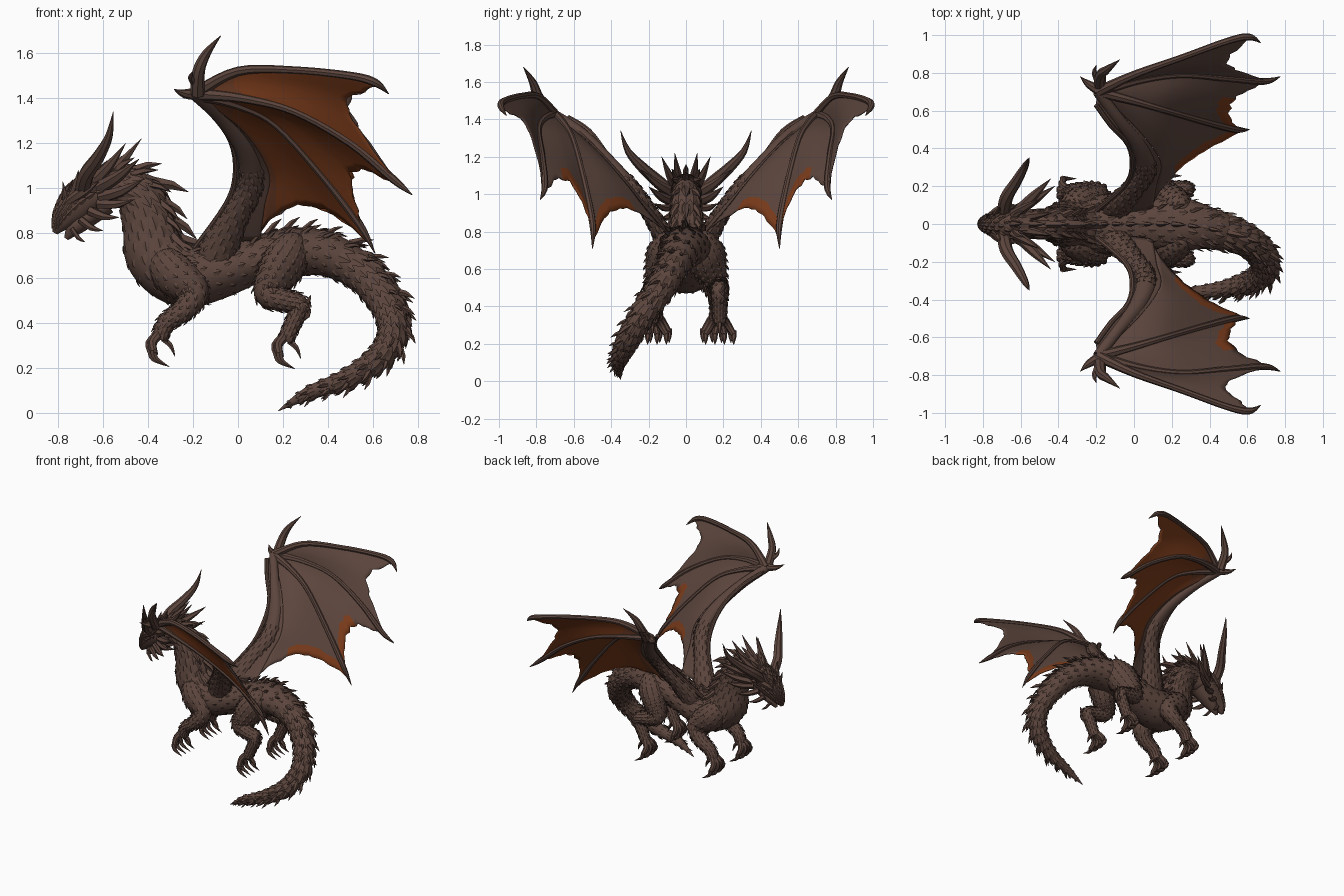
import bpy, bmesh, math, random
from mathutils import Vector

random.seed(4)
cube = bpy.data.objects.get("Cube")
if cube:
    bpy.data.objects.remove(cube, do_unlink=True)


def material(name, rgb):
    m = bpy.data.materials.new(name)
    m.use_nodes = True
    m.diffuse_color = (*rgb, 1)
    m.node_tree.nodes["Principled BSDF"].inputs["Base Color"].default_value = (*rgb, 1)
    return m


hide = material("brown hide", (0.107, 0.06, 0.047))
rust = material("rust membrane", (0.2, 0.045, 0.011))
umber = material("dark rust membrane", (0.15, 0.045, 0.019))


def finish(bm, name, mats, recalc=True, angle=40):
    if recalc:
        bmesh.ops.recalc_face_normals(bm, faces=bm.faces)
    me = bpy.data.meshes.new(name)
    bm.to_mesh(me)
    bm.free()
    for m in mats:
        me.materials.append(m)
    for p in me.polygons:
        p.use_smooth = True
    me.set_sharp_from_angle(angle=math.radians(angle))
    ob = bpy.data.objects.new(name, me)
    bpy.context.scene.collection.objects.link(ob)
    return ob


def spline(pts, k):
    """Catmull-Rom samples, k per segment, in any number of dimensions."""
    pts, out = [Vector(p) for p in pts], []
    for i in range(len(pts) - 1):
        a, b, c, d = pts[max(i - 1, 0)], pts[i], pts[i + 1], pts[min(i + 2, len(pts) - 1)]
        for j in range(k):
            t = j / k
            out.append((b * 2 + (c - a) * t + (a * 2 - b * 5 + c * 4 - d) * t * t
                        + (b * 3 - a - c * 3 + d) * t ** 3) * 0.5)
    return out + [pts[-1]]


def tube(bm, pts, n=8, k=4, up=(0, 0, 1)):
    """Loft ellipses along points (x, y, z, half width[, half height])."""
    rows = spline(pts, k)
    up, frames, rings = Vector(up), [], []
    for i, r in enumerate(rows):
        p = Vector(r[:3])
        t = (Vector(rows[min(i + 1, len(rows) - 1)][:3]) - Vector(rows[max(i - 1, 0)][:3])).normalized()
        up = (up - t * up.dot(t)).normalized()
        side = t.cross(up)
        w, h = max(r[3], 0.001), max(r[-1], 0.001)
        frames.append((p, t, side, up.copy(), w, h))
        angles = [2 * math.pi * j / n for j in range(n)]
        rings.append([bm.verts.new(p + side * w * math.cos(a) + up * h * math.sin(a)) for a in angles])
    for a, b in zip(rings, rings[1:]):
        for j in range(n):
            bm.faces.new((a[j], a[(j + 1) % n], b[(j + 1) % n], b[j]))
    bm.faces.new(rings[0])
    bm.faces.new(rings[-1])
    return frames


def flip(pts, s):
    return [(p[0], p[1] * s, *p[2:]) for p in pts]


def thorn(bm, frame, a, sweep, length, w, h, lift, n=4):
    """Thorn at angle a around a tube frame, swept back along the tube."""
    p, t, side, up, rw, rh = frame
    out = (side * math.cos(a) + up * math.sin(a)).normalized()
    base = p + side * rw * math.cos(a) + up * rh * math.sin(a) - out * h * 0.5
    d = (t * sweep + out * lift).normalized()
    mid, tip = base + d * length * 0.5 + out * length * 0.08, base + d * length
    tube(bm, [(*base, w, h), (*mid, w * 0.75, h * 0.7), (*tip, 0, 0)], n, 1, out)


# Trunk: neck, chest, hips and curled tail in one loft
trunk = [(-.66, 0, .96, .06, .07), (-.55, 0, 1.01, .07, .085), (-.45, 0, .97, .078, .1),
         (-.4, 0, .84, .09, .115), (-.36, 0, .7, .125, .14), (-.24, 0, .61, .16, .14),
         (-.08, 0, .63, .15, .12), (.08, 0, .68, .135, .1), (.22, 0, .71, .15, .11),
         (.38, -.02, .71, .115, .1), (.54, -.06, .63, .085, .085), (.65, -.13, .5, .075, .075),
         (.69, -.22, .37, .065, .065), (.63, -.29, .25, .058, .056), (.48, -.34, .15, .045, .042),
         (.31, -.36, .085, .03, .028), (.18, -.35, .01, .002, .002)]
bm = bmesh.new()
frames = tube(bm, trunk, 20, 6)
finish(bm, "trunk", [hide])

# Overlapping scales and the long dorsal crest
scales, crest = bmesh.new(), bmesh.new()
for i, fr in enumerate(frames[3:-3]):
    f, w = i / len(frames), fr[4]
    neck, tail = f < 0.24, f > 0.55
    size = min(0.055 if neck or tail else 0.035, w * 0.9)
    if i % 2 == 0:
        for j in range(14):
            a = 2 * math.pi * (j + (i // 2 % 2) / 2) / 14
            ln = size * (0.9 + 0.35 * math.sin(a)) * random.uniform(0.85, 1.2)
            thorn(scales, fr, a, 1, ln, ln * 0.42, ln * 0.14, 0.25)
    if i % 3 == 0:
        big = min(0.16 if neck else 0.1 if tail else 0.09, w * 2)
        for a in (0.5, 0.3, 0.7):
            ln = big * (1 if a == 0.5 else 0.8) * random.uniform(0.8, 1.1)
            thorn(crest, fr, a * math.pi, 1, ln, ln * 0.17, ln * 0.17, 0.7, 5)
finish(scales, "body_scales", [hide], angle=25)
finish(crest, "dorsal_spikes", [hide], angle=30)

# Head: deep wedge skull, lower jaw and small armour thorns
bm, armour = bmesh.new(), bmesh.new()
skull = tube(bm, [(-.55, 0, 1.0, .07, .08), (-.65, 0, .97, .086, .082), (-.72, 0, .92, .07, .082),
                  (-.77, 0, .87, .048, .058), (-.798, 0, .83, .032, .034), (-.815, 0, .8, .01, .012)], 14, 4)
tube(bm, [(-.58, 0, .93, .06, .045), (-.67, 0, .87, .056, .045), (-.73, 0, .82, .038, .035),
          (-.765, 0, .775, .008, .01)], 12, 4)
finish(bm, "head", [hide])
for i, fr in enumerate(skull[2:-2]):
    for j in range(7):
        ln = .35 * fr[5] + .02
        thorn(armour, fr, math.pi * (j + i % 2 / 2) / 6.5, -1, ln, ln * .3, ln * .2, 0.5)
finish(armour, "head_scales", [hide], angle=30)

horns, frill = bmesh.new(), bmesh.new()
FRILL = [((-.64, .05, 1.03), (-.5, .13, 1.2), .026), ((-.62, .06, 1), (-.44, .24, 1.13), .03),
         ((-.61, .07, .96), (-.42, .2, 1.04), .028), ((-.62, .07, .93), (-.46, .17, .95), .024),
         ((-.66, .06, .9), (-.53, .14, .87), .022), ((-.6, .03, 1.04), (-.43, .06, 1.22), .025),
         ((-.73, .05, .98), (-.71, .09, 1.08), .02), ((-.76, .03, .93), (-.78, .05, 1.03), .016),
         ((-.7, .05, .86), (-.6, .1, .81), .018), ((-.74, .035, .82), (-.68, .06, .76), .012)]
for s in (1, -1):
    # Great horns
    tube(horns, flip([(-.69, .05, .98, .036), (-.675, .14, 1.06, .035), (-.62, .23, 1.14, .029),
                      (-.575, .31, 1.23, .018), (-.555, .35, 1.34, .001)], s), 8, 4)
    # Cheek and crown frill
    for base, tip, r in FRILL:
        b, e = Vector(base), Vector(tip)
        m = b.lerp(e, 0.5) - Vector((0, 0, .012))
        tube(frill, flip([(*b, r), (*m, r * 0.8), (*e, .001)], s), 6, 3)
    # Brow ridges
    tube(frill, flip([(-.785, .025, .91, .01), (-.74, .06, .95, .02), (-.68, .09, .99, .022), (-.62, .1, 1.03, .001)], s), 6, 3)
finish(horns, "horns", [hide])
finish(frill, "head_frill", [hide], angle=30)

# Legs, toes and claws; both limbs start from a rounded muscle
FORE = [(-.36, .07, .72, .01, .01), (-.345, .08, .69, .06, .07), (-.29, .11, .62, .085, .1), (-.2, .14, .54, .068, .078),
        (-.24, .17, .46, .05, .054), (-.32, .17, .4, .04, .042), (-.35, .165, .33, .034, .038)]
HIND = [(.27, .06, .79, .01, .01), (.255, .08, .76, .06, .07), (.22, .1, .69, .09, .11), (.17, .13, .61, .08, .1),
        (.13, .16, .53, .06, .06), (.21, .175, .5, .05, .05), (.275, .18, .48, .042, .044), (.245, .18, .4, .036, .038),
        (.21, .18, .32, .034, .036)]
for s, sn in ((1, "left"), (-1, "right")):
    for path, ln, joint in ((FORE, "front", 3), (HIND, "hind", 6)):
        leg, claws = bmesh.new(), bmesh.new()
        for i, fr in enumerate(tube(leg, flip(path, s), 12, 5)[4:-2]):
            for j in range(8):
                thorn(leg, fr, math.pi * (j + i % 2 / 2) / 4, 1, .028, .013, .005, 0.25)
        x, y, z = path[-1][:3]
        for d in (-1.5, -.5, .5, 1.5):
            fan = y + d * .05
            fwd = -.012 * (2 - abs(d))
            tube(leg, flip([(x, y + d * .012, z + .02, .022), (x - .025 + fwd, y + d * .03, z - .02, .02),
                            (x - .015 + fwd, fan, z - .07, .016)], s), 8, 3)
            tube(claws, flip([(x - .022 + fwd, fan, z - .05, .016), (x - .008 + fwd, fan, z - .09, .013),
                              (x + .045, fan, z - .125, .001)], s), 6, 4)
        # Heel claw and joint thorns
        tube(claws, flip([(x + .015, y, z, .014), (x + .05, y, z - .03, .012), (x + .07, y, z - .08, .001)], s), 6, 3)
        jx, jy, jz = path[joint][:3]
        for k in range(3):
            tube(leg, flip([(jx, jy, jz - .03 * k, .016), (jx + .035, jy + .02, jz + .015 - .03 * k, .012),
                            (jx + .05, jy + .025, jz + .045 - .03 * k, .001)], s), 5, 2)
        finish(leg, f"{sn}_{ln}_leg", [hide])
        finish(claws, f"{sn}_{ln}_claws", [hide])

# Wing ribs, each running out from the wrist
WRIST = (-.19, .7, 1.42)
LEAD = [(-.2, .63, 1.41), (-.12, .52, 1.34), (-.03, .42, 1.21), (-.01, .3, 1.07), (-.05, .2, .93), (-.2, .07, .72)]
ARM = [WRIST, (.02, .5, 1.26), (.14, .33, 1.07), (.12, .21, .92), (.1, .08, .77)]
FINGERS = [[WRIST, (0, .79, 1.52), (.25, .88, 1.525), (.5, .97, 1.5), (.61, .99, 1.47), (.67, .96, 1.42)],
           [WRIST, (.02, .76, 1.4), (.25, .79, 1.34), (.5, .77, 1.2), (.69, .755, 1.04), (.775, .78, .97)],
           [WRIST, (0, .65, 1.37), (.17, .6, 1.28), (.38, .54, 1.05), (.54, .5, .84), (.61, .5, .71)]]
HUMERUS = [(-.12, .05, .62, .08, .07), (-.08, .1, .74, .085, .06), (-.01, .18, .88, .06, .045), (.06, .28, 1.03, .055, .035),
           (.03, .4, 1.17, .045, .03), (-.08, .55, 1.32, .035, .03), (-.19, .7, 1.42, .03, .03)]


def membrane(name, a, b, s, reach, notch, mats, tone):
    """Scalloped skin stretched between two ribs; tone gives the slot at (u, q)."""
    a, b = spline(a, 12), spline(b, 12)
    bm, nu, nv, grid = bmesh.new(), 20, 16, []

    def at(rib, t):
        f = t * (len(rib) - 1)
        i = min(int(f), len(rib) - 2)
        return rib[i].lerp(rib[i + 1], f - i)
    top = Vector((.3, -.6 * s, .7)).normalized()
    for v in range(nv + 1):
        q = v / nv
        bow = math.sin(math.pi * q)
        end = reach - notch * bow ** 0.7 - (random.uniform(0, .03) if 0 < v < nv and notch else 0)
        row = []
        for u in range(nu + 1):
            p = at(a, end * u / nu).lerp(at(b, end * u / nu), q)
            p.y *= s
            row.append(bm.verts.new(p + top * .02 * bow * u / nu))
        grid.append(row)
    for v in range(nv):
        for u in range(nu):
            f = bm.faces.new((grid[v][u], grid[v + 1][u], grid[v + 1][u + 1], grid[v][u + 1]))
            f.material_index = tone((u + .5) / nu, (v + .5) / nv)
    bm.normal_update()
    if sum((f.normal for f in bm.faces), Vector()).dot(top) < 0:
        bmesh.ops.reverse_faces(bm, faces=bm.faces)
    ob = finish(bm, name, mats, recalc=False)
    mod = ob.modifiers.new("thickness", "SOLIDIFY")
    mod.thickness, mod.offset, mod.material_offset = 0.006, -1, 1


# Slots pair upper and lower skin: 0 brown over rust, 1 torn rust fringe, 3 brown over dark rust
SKIN = [hide, rust, rust, hide, umber]


def outer_tone(u, q):
    return 3 if u < .3 else 0


def middle_tone(u, q):
    return 3 if u < .25 else int(u > .9 and q > .35)


def inner_tone(u, q):
    return 3 if u < .25 or q > .85 else int(u > .9 and q < .75)


for s, sn in ((1, "left"), (-1, "right")):
    membrane(f"{sn}_arm_skin", LEAD, ARM, s, 1, 0, [hide], lambda u, q: 0)
    membrane(f"{sn}_outer_membrane", FINGERS[0], FINGERS[1], s, .86, .26, SKIN, outer_tone)
    membrane(f"{sn}_middle_membrane", FINGERS[1], FINGERS[2], s, .86, .18, SKIN, middle_tone)
    membrane(f"{sn}_inner_membrane", FINGERS[2], ARM, s, .92, .17, SKIN, inner_tone)
    bones = bmesh.new()
    for i, fr in enumerate(tube(bones, flip(HUMERUS, s), 10, 5, (0, -s, .6))[5:18]):
        for j in range(9):
            thorn(bones, fr, 2 * math.pi * (j + i % 2 / 2) / 9, -1, .035, .014, .006, 0.25)
    tube(bones, flip([(*p, .014) for p in LEAD], s), 8, 4)
    for f in FINGERS:
        radii = (.03, .021, .017, .018, .018, .002)
        tube(bones, flip([(*p, r) for p, r in zip(f, radii)], s), 8, 5)
    finish(bones, f"{sn}_wing_bones", [hide])
    # Thumb talon and wrist hooks
    hooks = bmesh.new()
    tube(hooks, flip([(-.18, .73, 1.42, .034), (-.175, .79, 1.52, .028), (-.14, .82, 1.6, .02), (-.075, .87, 1.68, .001)], s), 8, 4)
    tube(hooks, flip([(-.17, .7, 1.42, .03), (-.24, .74, 1.42, .02), (-.285, .78, 1.44, .001)], s), 8, 3)
    tube(hooks, flip([(-.18, .74, 1.46, .02), (-.21, .8, 1.49, .014), (-.2, .84, 1.52, .001)], s), 6, 3)
    finish(hooks, f"{sn}_wing_talons", [hide])
